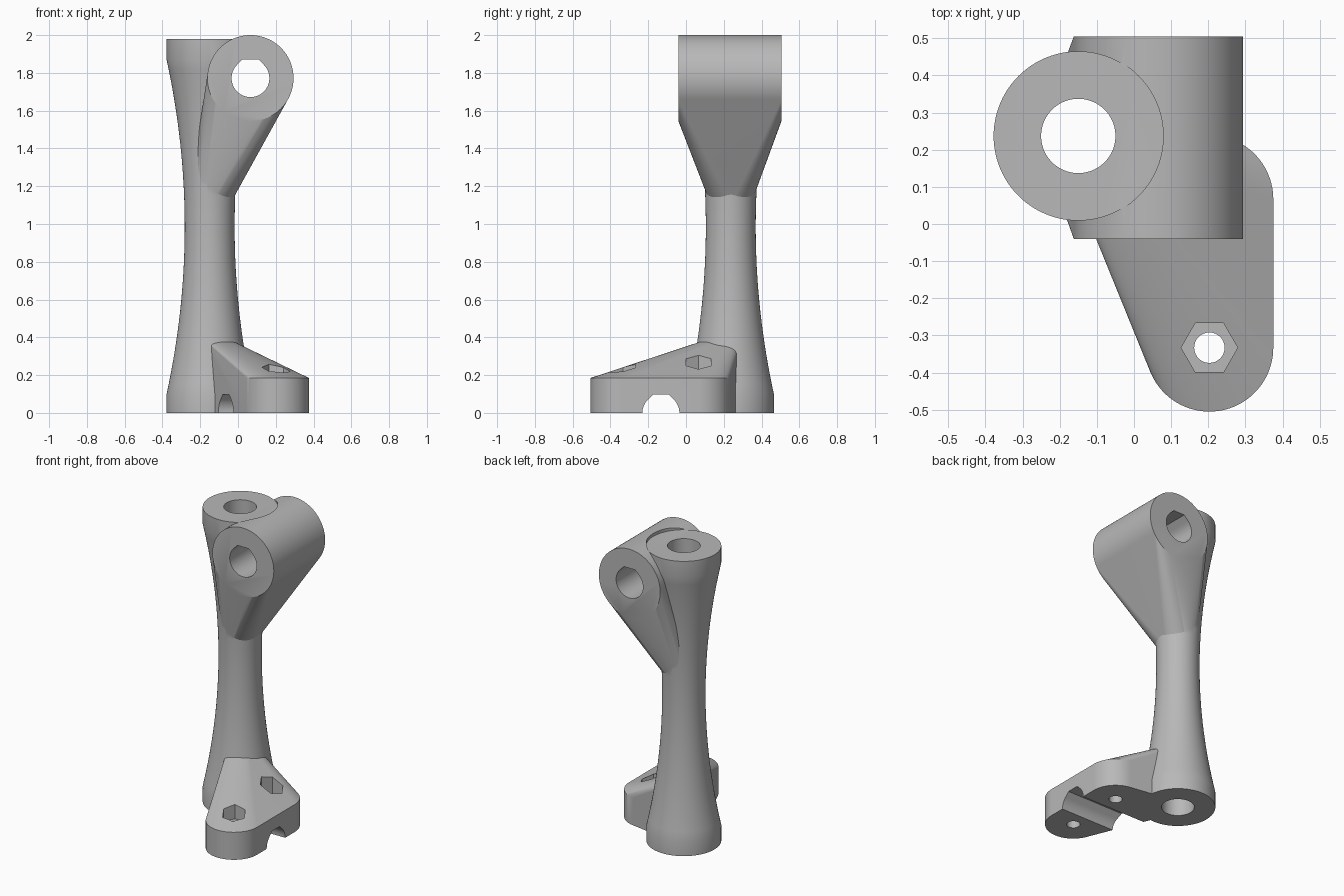
import bpy, bmesh
from math import sin, cos, pi, radians, tan
from mathutils import Vector

if "Cube" in bpy.data.objects:
    bpy.data.objects.remove(bpy.data.objects["Cube"])

COL = Vector((-0.15, 0.237, 0))        # column axis
BARREL = Vector((0.066, 0.2325, 1.772))  # clamp barrel centre
R = 0.228                              # column end and barrel radius
BORE = 0.1
TOP = 1.98
BOLTS = [Vector((0.203, -0.333, 0)), Vector((0.203, 0.067, 0))]
GROOVE_Y = -0.133

grey = bpy.data.materials.new("plain grey")
grey.use_nodes = True
grey.diffuse_color = (0.48, 0.48, 0.48, 1)
grey.node_tree.nodes["Principled BSDF"].inputs["Base Color"].default_value = (0.48, 0.48, 0.48, 1)


def finish(name, bm):
    bmesh.ops.recalc_face_normals(bm, faces=bm.faces)
    mesh = bpy.data.meshes.new(name)
    bm.to_mesh(mesh)
    bm.free()
    mesh.materials.append(grey)
    ob = bpy.data.objects.new(name, mesh)
    bpy.context.collection.objects.link(ob)
    return ob


def circle(centre, r, z, n=96):
    """Horizontal ring of points."""
    return [Vector((centre.x + r * cos(2 * pi * i / n), centre.y + r * sin(2 * pi * i / n), z))
            for i in range(n)]


def hull(name, points):
    bm = bmesh.new()
    for p in points:
        bm.verts.new(p)
    res = bmesh.ops.convex_hull(bm, input=bm.verts)
    bad = {g for g in res["geom_interior"] + res["geom_unused"] if isinstance(g, bmesh.types.BMVert)}
    bmesh.ops.delete(bm, geom=list(bad), context='VERTS')
    bmesh.ops.dissolve_limit(bm, angle_limit=radians(0.05), verts=bm.verts, edges=bm.edges)
    return finish(name, bm)


def loft(name, rings):
    """Skin a stack of equal rings and cap both ends."""
    bm = bmesh.new()
    loops = [[bm.verts.new(p) for p in ring] for ring in rings]
    n = len(loops[0])
    for a, b in zip(loops, loops[1:]):
        for i in range(n):
            j = (i + 1) % n
            bm.faces.new((a[i], a[j], b[j], b[i]))
    bm.faces.new(loops[0])
    bm.faces.new(loops[-1])
    return finish(name, bm)


def post(name, centre, r, z0, z1, n=96):
    return loft(name, [circle(centre, r, z0, n), circle(centre, r, z1, n)])


def printable_hole(r):
    """Round hole section whose top is trimmed to 45 degree flats."""
    pts = [(r * cos(radians(a)), r * sin(radians(a))) for a in range(135, 406, 5)]
    w = r * tan(pi / 8)
    return pts + [(w, r), (-w, r)]


def combine(target, tool, operation):
    mod = target.modifiers.new("combine", 'BOOLEAN')
    mod.operation = operation
    mod.solver = 'EXACT'
    mod.object = tool
    bpy.context.view_layer.objects.active = target
    bpy.ops.object.modifier_apply(modifier=mod.name)
    bpy.data.objects.remove(tool)


# Waisted column: straight collars joined by a shallow curve
rings = [circle(COL, R, 0)]
for i in range(33):
    t = i / 16 - 1
    rings.append(circle(COL, 0.132 + (R - 0.132) * t * t, 0.985 + 0.885 * t))
rings.append(circle(COL, R, TOP + 0.005))
body = loft("column_bracket", rings)

# Clamp barrel flowing down into the column
points = []
for y in (-0.04, 0.505):
    points += [Vector((BARREL.x + p.x, y, BARREL.z + p.y)) for p in circle(Vector(), R, 0)]
for z in (1.1, 1.18):
    points += circle(COL, 0.105, z)
barrel = hull("clamp_barrel", points)

# Wedge foot: two bolt pads rising to the column
points = []
for b in BOLTS:
    points += circle(b, 0.172, 0) + circle(b, 0.172, 0.185)
points += circle(COL, 0.06, 0) + circle(COL, 0.06, 0.41)
foot = hull("foot", points)

combine(body, barrel, 'UNION')
combine(body, foot, 'UNION')

# Clear the barrel above the column top, then bore the column
combine(body, post("top_clearance", COL, R + 0.0008, TOP, 2.2), 'DIFFERENCE')
combine(body, post("column_bore", COL, BORE, -0.1, 2.3), 'DIFFERENCE')

# Bore through the clamp barrel
section = printable_hole(BORE)
combine(body, loft("barrel_bore", [[Vector((BARREL.x + u, y, BARREL.z + v)) for u, v in section]
                                   for y in (-0.3, 0.8)]), 'DIFFERENCE')

# Rod groove under the foot
section = printable_hole(0.098)
combine(body, loft("rod_groove", [[Vector((x, GROOVE_Y + u, v)) for u, v in section]
                                  for x in (-0.6, 0.6)]), 'DIFFERENCE')

# Bolt holes with hexagonal nut pockets
for b in BOLTS:
    combine(body, post("bolt_hole", b, 0.041, -0.1, 0.5, 32), 'DIFFERENCE')
    combine(body, post("nut_pocket", b, 0.076, 0.16, 0.6, 6), 'DIFFERENCE')

# Smooth curved faces, keep machined edges sharp
bpy.ops.object.select_all(action='DESELECT')
body.select_set(True)
bpy.context.view_layer.objects.active = body
bpy.ops.object.shade_smooth_by_angle(angle=radians(25))
